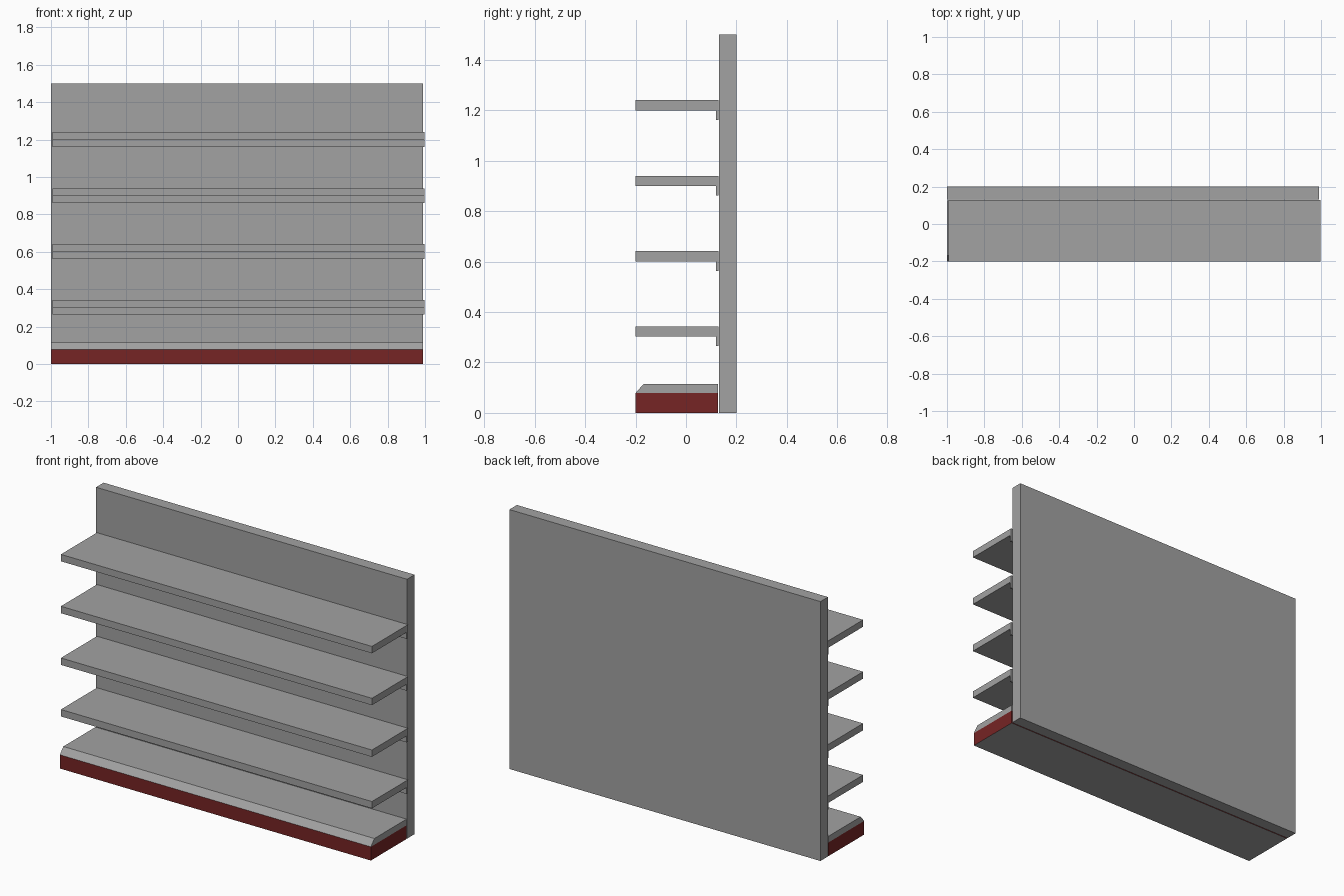
import bpy, bmesh

if "Cube" in bpy.data.objects:
    bpy.data.objects.remove(bpy.data.objects["Cube"])


def material(name, rgb):
    m = bpy.data.materials.new(name)
    m.diffuse_color = (*rgb, 1)
    m.use_nodes = True
    m.node_tree.nodes["Principled BSDF"].inputs["Base Color"].default_value = m.diffuse_color
    return m


grey = material("shelf grey", (0.36, 0.36, 0.36))
red = material("plinth red", (0.18, 0.018, 0.018))


def extrude_profile(name, profile, x0, x1, mats=(grey,)):
    """Extrude a closed (y, z) profile along x."""
    bm = bmesh.new()
    face = bm.faces.new([bm.verts.new((x0, y, z)) for y, z in profile])
    ext = bmesh.ops.extrude_face_region(bm, geom=[face])
    verts = [g for g in ext["geom"] if isinstance(g, bmesh.types.BMVert)]
    bmesh.ops.translate(bm, verts=verts, vec=(x1 - x0, 0, 0))
    return finish(name, bm, mats)


def finish(name, bm, mats):
    bmesh.ops.recalc_face_normals(bm, faces=bm.faces[:])
    me = bpy.data.meshes.new(name)
    bm.to_mesh(me)
    bm.free()
    for m in mats:
        me.materials.append(m)
    ob = bpy.data.objects.new(name, me)
    bpy.context.collection.objects.link(ob)
    return ob


# Tall back panel
extrude_profile("back_panel", [(0.131, 0), (0.2, 0), (0.2, 1.5), (0.131, 1.5)], -1.0, 0.99)

# Four shelves, each with a hanging lip at the rear
for i, z in enumerate((0.303, 0.601, 0.9, 1.2)):
    extrude_profile(f"shelf_{i + 1}",
                    [(-0.2, z), (0.118, z), (0.118, z - 0.038), (0.129, z - 0.038),
                     (0.129, z + 0.04), (-0.2, z + 0.04)], -0.993, 0.997)

# Base: red kick band below a grey deck with a bevelled front edge
base = extrude_profile("base", [(-0.2, 0), (0.126, 0), (0.126, 0.115),
                                (-0.168, 0.115), (-0.2, 0.079)], -1.0, 0.99, (grey, red))
bm = bmesh.new()
bm.from_mesh(base.data)
bmesh.ops.bisect_plane(bm, geom=bm.verts[:] + bm.edges[:] + bm.faces[:],
                       plane_co=(0, 0, 0.079), plane_no=(0, 0, 1), dist=0.0001)
for f in bm.faces:
    upright = abs(f.normal.z) < 0.1
    f.material_index = int(upright and f.calc_center_median().z < 0.079)
bm.to_mesh(base.data)
bm.free()
